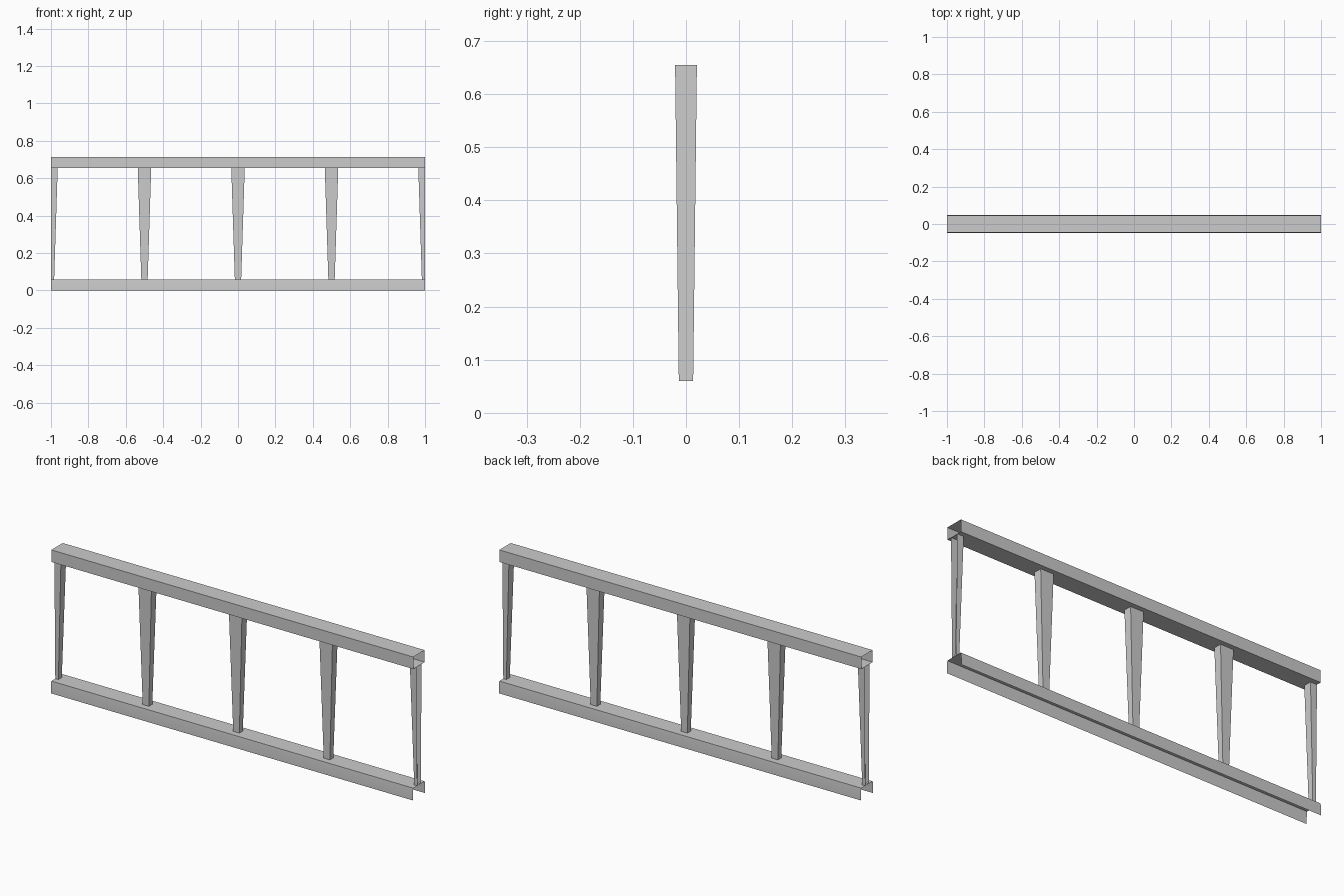
import bpy

if "Cube" in bpy.data.objects:
    bpy.data.objects.remove(bpy.data.objects["Cube"])


def make_object(name, verts, faces, smooth=False):
    mesh = bpy.data.meshes.new(name)
    mesh.from_pydata(verts, [], faces)
    mesh.update()
    obj = bpy.data.objects.new(name, mesh)
    bpy.context.collection.objects.link(obj)
    if smooth:
        bpy.context.view_layer.objects.active = obj
        obj.select_set(True)
        bpy.ops.object.shade_smooth_by_angle(angle=0.6)
        obj.select_set(False)
    return obj


def rail(name, profile, closed, smooth=False):
    """Open-ended sweep of a (y, z) profile along x."""
    n = len(profile)
    verts = [(x, y, z) for x in (-1, 1) for y, z in profile]
    count = n if closed else n - 1
    faces = [(i, n + i, n + (i + 1) % n, (i + 1) % n) for i in range(count)]
    return make_object(name, verts, faces, smooth)


def post(name, x):
    """Tapered square post; the end posts are cut in half and open at the cut."""
    verts = []
    for z, hx, hy in ((0.06, 0.017, 0.0135), (0.655, 0.036, 0.0205)):
        x0, x1 = max(x - hx, -1), min(x + hx, 1)
        verts += [(x0, -hy, z), (x1, -hy, z), (x1, hy, z), (x0, hy, z)]
    sides = [0, 1, 2, 3]
    if x == 1:
        sides.remove(1)
    if x == -1:
        sides.remove(3)
    faces = [(i, (i + 1) % 4, 4 + (i + 1) % 4, 4 + i) for i in sides]
    return make_object(name, verts, faces)


# Top rail: box tube with open ends
rail("top_rail", [(0.045, 0.655), (0.045, 0.715),
                  (-0.045, 0.715), (-0.045, 0.655)][::-1], True)

# Bottom rail: channel open underneath, slightly flared sides
side = [(-0.048, 0), (-0.0475, 0.03), (-0.045, 0.06)]
rail("bottom_rail", side[:] + [(-y, z) for y, z in reversed(side)], False, True)

# Five evenly spaced posts
for i in range(5):
    post(f"post_{i + 1}", -1 + i * 0.5)
